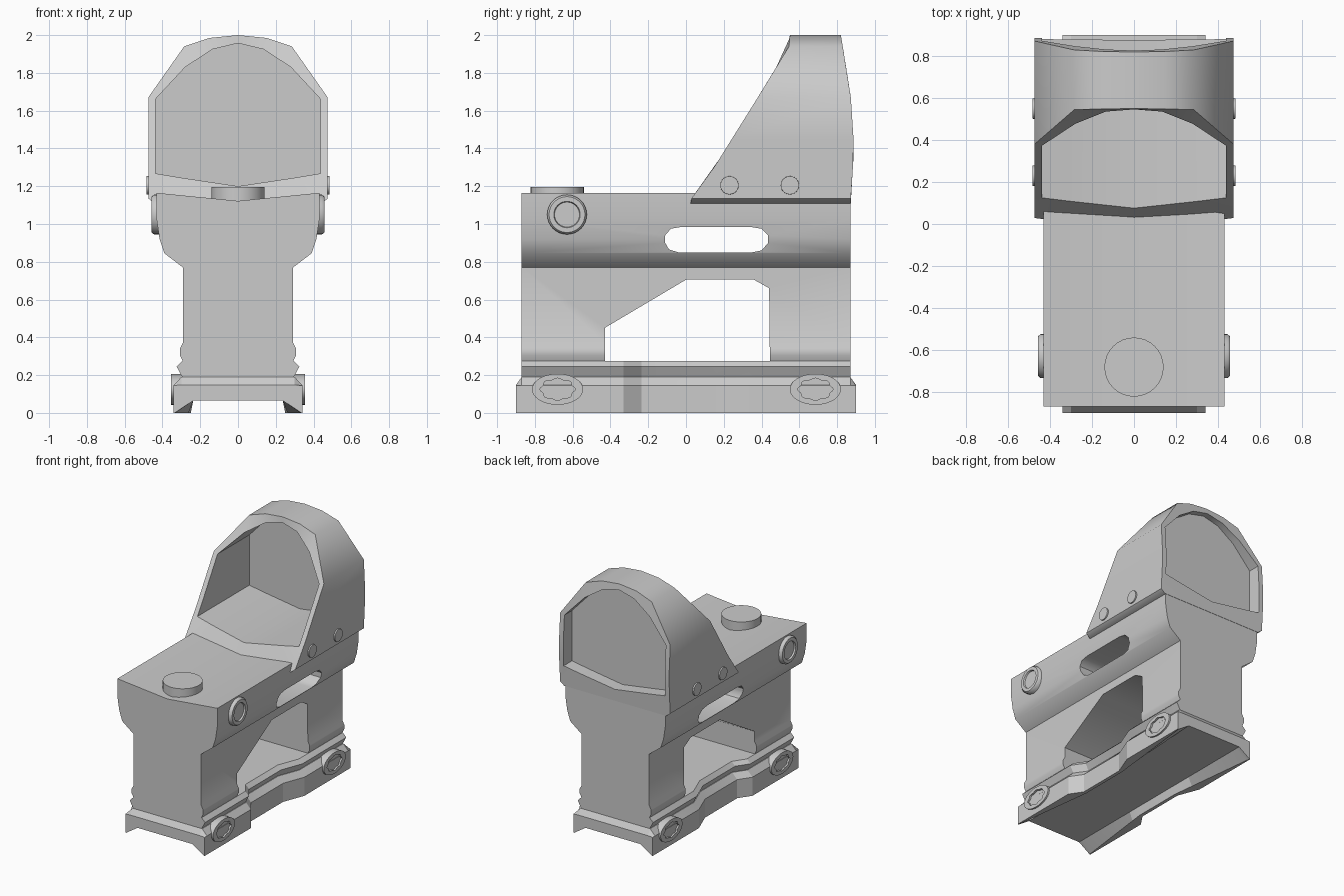
import bpy, math

if "Cube" in bpy.data.objects:
    bpy.data.objects.remove(bpy.data.objects["Cube"])

def loft(name, rings, caps=True, closed=False, angle=40):
    """Skin a list of equal-length point rings."""
    n, m = len(rings[0]), len(rings)
    verts = [p for r in rings for p in r]
    faces = []
    for i in range(m if closed else m - 1):
        a, b = i * n, ((i + 1) % m) * n
        for j in range(n):
            k = (j + 1) % n
            faces.append((a + j, a + k, b + k, b + j))
    if caps and not closed:
        faces += [tuple(range(n))[::-1], tuple(range((m - 1) * n, m * n))]
    me = bpy.data.meshes.new(name)
    me.from_pydata(verts, [], faces)
    ob = bpy.data.objects.new(name, me)
    bpy.context.collection.objects.link(ob)
    bpy.ops.object.select_all(action='DESELECT')
    bpy.context.view_layer.objects.active = ob
    ob.select_set(True)
    bpy.ops.object.mode_set(mode='EDIT')
    bpy.ops.mesh.select_all(action='SELECT')
    bpy.ops.mesh.normals_make_consistent(inside=False)
    bpy.ops.object.mode_set(mode='OBJECT')
    bpy.ops.object.shade_smooth_by_angle(angle=math.radians(angle))
    return ob

def sym(half):
    """Complete a half outline (x >= 0) across x = 0."""
    return half + [(-x, z) for x, z in reversed(half) if x > 0]

def at_y(outline, y):
    return [(x, y, z) for x, z in outline]

def interp(table, t):
    for (a, va), (b, vb) in zip(table, table[1:]):
        if t <= b:
            return va + (vb - va) * (t - a) / (b - a)
    return table[-1][1]

def side_disc(name, y, z, levels, n=24, lobes=0):
    """Round part on the side, mirrored; levels are (x, radius_y, radius_z)."""
    rings = []
    for i, (x, ry, rz) in enumerate(levels):
        ring = []
        for k in range(n):
            a = 2 * math.pi * k / n
            w = 1 + (0.07 * math.cos(lobes * a) if lobes and i > 1 else 0)
            ring.append((x, y + ry * w * math.cos(a), z + rz * w * math.sin(a)))
        rings.append(ring)
    ob = loft(name, rings)
    ob.modifiers.new("mirror", 'MIRROR')
    return ob

# Riser body: one cross-section run front to back
body_outline = sym([(0, 0.26), (0.29, 0.26), (0.295, 0.28), (0.308, 0.305), (0.308, 0.34),
                    (0.292, 0.37), (0.292, 0.77), (0.39, 0.845), (0.415, 0.92),
                    (0.432, 1.03), (0.432, 1.165), (0, 1.122)])
body = loft("riser_body", [at_y(body_outline, -0.87), at_y(body_outline, 0.87)])

# Side openings through the body
window = [(-0.43, 0.2), (-0.43, 0.45), (0, 0.705), (0.36, 0.705), (0.44, 0.66), (0.445, 0.2)]
slot = [(-0.11, 0.9), (-0.11, 0.94), (-0.08, 0.975), (-0.02, 0.985), (0.34, 0.985),
        (0.40, 0.975), (0.435, 0.94), (0.435, 0.9), (0.40, 0.86), (0.35, 0.85),
        (-0.04, 0.85), (-0.09, 0.865)]
for name, pts in (("window_cutter", window), ("slot_cutter", slot)):
    cutter = loft(name, [[(x, y, z) for y, z in pts] for x in (-0.7, 0.7)])
    cutter.hide_render = True
    mod = body.modifiers.new(name, 'BOOLEAN')
    mod.object, mod.operation, mod.solver = cutter, 'DIFFERENCE', 'EXACT'
    bpy.ops.object.select_all(action='DESELECT')
    bpy.context.view_layer.objects.active = body
    body.select_set(True)
    bpy.ops.object.modifier_apply(modifier=name)
    bpy.data.objects.remove(cutter)
bpy.ops.object.shade_smooth_by_angle(angle=math.radians(40))

# Waisted base: ledge above, clamp below
waist = [(-0.9, 0), (-0.33, 0), (-0.235, 0.065), (0.16, 0.065), (0.33, 0), (0.9, 0)]
lip = [(-0.9, 0.335), (-0.235, 0.25), (0.16, 0.25), (0.9, 0.335)]
mid = [-0.33, -0.235, 0.16, 0.33]

def ledge_ring(y):
    d = interp(waist, y)
    return at_y(sym([(0, 0.18), (0.29 - d, 0.18), (0.325 - d, 0.245), (0.295 - d, 0.275), (0, 0.275)]), y)

def clamp_ring(y):
    d = interp(waist, y)
    top = 0.148 if abs(y) > 0.88 else 0.19
    return at_y(sym([(0, top), (0.3 - d, top), (0.342 - d, 0.145), (0.342 - d, 0),
                     (interp(lip, y), 0), (0.237, 0.065), (0, 0.065)]), y)

loft("base_ledge", [ledge_ring(y) for y in [-0.87] + mid + [0.87]], angle=20)
loft("rail_clamp", [clamp_ring(y) for y in [-0.9, -0.87] + mid + [0.87, 0.9]], angle=20)

# Clamp screws with lobed sockets
for label, y in (("front", -0.68), ("rear", 0.685)):
    side_disc("clamp_screw_" + label, y, 0.125,
              [(0.27, 0.135, 0.082), (0.355, 0.135, 0.082), (0.355, 0.088, 0.055),
               (0.34, 0.088, 0.055)], n=48, lobes=8)

# Adjustment dials on the sides
side_disc("side_dial", -0.63, 1.05,
          [(0.39, 0.105, 0.105), (0.445, 0.105, 0.105), (0.457, 0.095, 0.095),
           (0.457, 0.07, 0.07), (0.445, 0.066, 0.066)], n=32)

# Top button
loft("top_button", [[(0.141 * math.cos(a), -0.682 + 0.141 * math.sin(a), z)
                     for a in [2 * math.pi * k / 32 for k in range(32)]]
                    for z in (1.08, 1.195)])

# Hood: outer and inner outlines bent to the sloping front and bowed rear
front = [(1.0, 0.02), (1.13, 0.025), (1.31, 0.155), (1.67, 0.38), (1.94, 0.545), (2.0, 0.55)]
rear = [(1.0, 0.87), (1.14, 0.873), (1.4, 0.89), (1.68, 0.872), (2.0, 0.82)]
outer = sym([(0, 1.108), (0.44, 1.108), (0.475, 1.135), (0.475, 1.31), (0.475, 1.45),
             (0.475, 1.67), (0.285, 1.94), (0.15, 1.985), (0, 2.0)])
inner = sym([(0, 1.2), (0.3, 1.245), (0.438, 1.268), (0.438, 1.34), (0.438, 1.45),
             (0.438, 1.66), (0.28, 1.83), (0.135, 1.925), (0, 1.957)])

def bent(outline, table):
    return [(x, interp(table, z), z) for x, z in outline]

loft("hood", [bent(outer, front), bent(outer, rear), bent(inner, rear), bent(inner, front)], closed=True)

# Lens near the back of the hood
loft("lens", [at_y(inner, 0.765), at_y(inner, 0.78)])

# Pins on the hood sides
for label, y in (("front", 0.23), ("rear", 0.55)):
    side_disc("hood_pin_" + label, y, 1.205, [(0.45, 0.05, 0.05), (0.485, 0.048, 0.048)])
